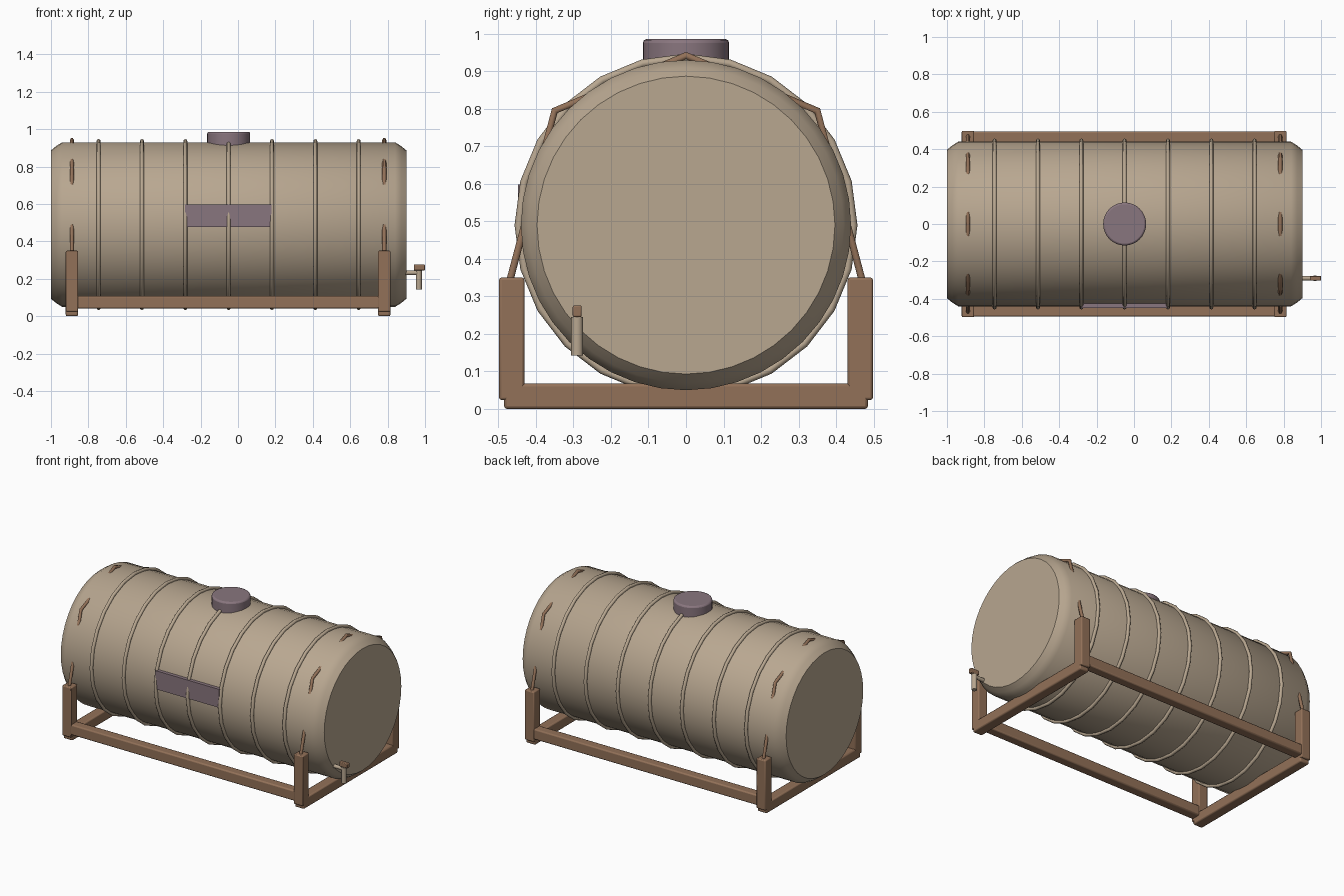
import bpy, bmesh, math
from mathutils import Vector

if "Cube" in bpy.data.objects:
    bpy.data.objects.remove(bpy.data.objects["Cube"])


def material(name, rgb):
    m = bpy.data.materials.new(name)
    m.diffuse_color = (*rgb, 1)
    m.use_nodes = True
    m.node_tree.nodes["Principled BSDF"].inputs["Base Color"].default_value = m.diffuse_color
    return m


TAN = material("tan", (0.48, 0.385, 0.28))
BROWN = material("brown", (0.29, 0.165, 0.098))
PURPLE = material("dusky purple", (0.25, 0.18, 0.21))
CX, CZ = -0.05, 0.49          # tank centre
STANDS = (-0.888, 0.782)      # x of the two stands


def finish(ob, name, mat, bevel=0, angle=35):
    ob.name = ob.data.name = name
    ob.data.materials.append(mat)
    if bevel:
        b = ob.modifiers.new("bevel", "BEVEL")
        b.width, b.segments = bevel, 2
    bpy.ops.object.select_all(action="DESELECT")
    bpy.context.view_layer.objects.active = ob
    ob.select_set(True)
    bpy.ops.object.shade_smooth_by_angle(angle=math.radians(angle))
    return ob


def box(name, mat, lo, hi, bevel=0):
    lo, hi = Vector(lo), Vector(hi)
    bpy.ops.mesh.primitive_cube_add(size=1, location=(lo + hi) / 2)
    ob = bpy.context.object
    for v in ob.data.vertices:
        v.co = v.co * (hi - lo)
    return finish(ob, name, mat, bevel)


def rod(name, mat, a, b, r, sides=12, bevel=0):
    a, b = Vector(a), Vector(b)
    bpy.ops.mesh.primitive_cylinder_add(vertices=sides, radius=r, depth=(b - a).length,
                                        location=(a + b) / 2)
    ob = bpy.context.object
    ob.rotation_euler = (b - a).to_track_quat("Z", "Y").to_euler()
    return finish(ob, name, mat, bevel)


def lathe_x(name, mat, profile, sides):
    """Closed solid turned around the tank's axis from (x, radius) points."""
    bm = bmesh.new()
    rings = []
    for x, r in profile:
        rings.append([bm.verts.new((x, r * math.sin(2 * math.pi * i / sides),
                                    CZ + r * math.cos(2 * math.pi * i / sides)))
                      for i in range(sides)])
    for p, q in zip(rings, rings[1:]):
        for i in range(sides):
            j = (i + 1) % sides
            bm.faces.new((p[i], p[j], q[j], q[i]))
    bm.faces.new(rings[0])
    bm.faces.new(rings[-1])
    bmesh.ops.recalc_face_normals(bm, faces=bm.faces)
    me = bpy.data.meshes.new(name)
    bm.to_mesh(me)
    bm.free()
    ob = bpy.data.objects.new(name, me)
    bpy.context.collection.objects.link(ob)
    return finish(ob, name, mat)


# Tank with chamfered ends
lathe_x("tank", TAN, [(-1, 0.397), (-0.972, 0.42), (-0.94, 0.44),
                      (0.84, 0.44), (0.872, 0.42), (0.9, 0.397)], 40)

# Reinforcing hoops
for i in range(-3, 4):
    bpy.ops.mesh.primitive_torus_add(location=(CX + i * 0.2317, 0, CZ),
                                     rotation=(0, math.pi / 2, 0),
                                     major_radius=0.446, minor_radius=0.011,
                                     major_segments=24, minor_segments=8)
    finish(bpy.context.object, "hoop", TAN, angle=50)

# Filler lid and front plate
rod("filler_lid", PURPLE, (CX, 0, 0.88), (CX, 0, 0.986), 0.115, 32, 0.01)
box("front_plate", PURPLE, (-0.283, -0.448, 0.478), (0.178, -0.41, 0.598))

# Cradle: cross beams, posts, tie straps and side rails
for x in STANDS:
    box("cross_beam", BROWN, (x - 0.033, -0.485, 0), (x + 0.033, 0.485, 0.068), 0.008)
    for s in (-1, 1):
        y0, y1 = sorted((s * 0.431, s * 0.498))
        box("post", BROWN, (x - 0.033, y0, 0.024), (x + 0.033, y1, 0.35), 0.006)
    cu = bpy.data.curves.new("strap", "CURVE")
    cu.dimensions = "3D"
    cu.bevel_depth, cu.bevel_resolution, cu.use_fill_caps = 0.011, 1, True
    path = [(-0.478, 0.31), (-0.35, 0.795), (0, 0.942), (0.35, 0.795), (0.478, 0.31)]
    sp = cu.splines.new("POLY")
    sp.points.add(len(path) - 1)
    for p, (y, z) in zip(sp.points, path):
        p.co = (x, y, z, 1)
    cu.materials.append(BROWN)
    strap = bpy.data.objects.new("strap", cu)
    bpy.context.collection.objects.link(strap)
for s in (-1, 1):
    y0, y1 = sorted((s * 0.433, s * 0.495))
    box("side_rail", BROWN, (-0.9, y0, 0.041), (0.795, y1, 0.109), 0.008)

# Outlet tap
rod("tap_pipe", TAN, (0.88, -0.29, 0.232), (0.975, -0.29, 0.232), 0.012)
rod("tap_spout", TAN, (0.967, -0.29, 0.245), (0.967, -0.29, 0.142), 0.016)
box("tap_handle", BROWN, (0.94, -0.302, 0.245), (1.0, -0.278, 0.276), 0.004)
